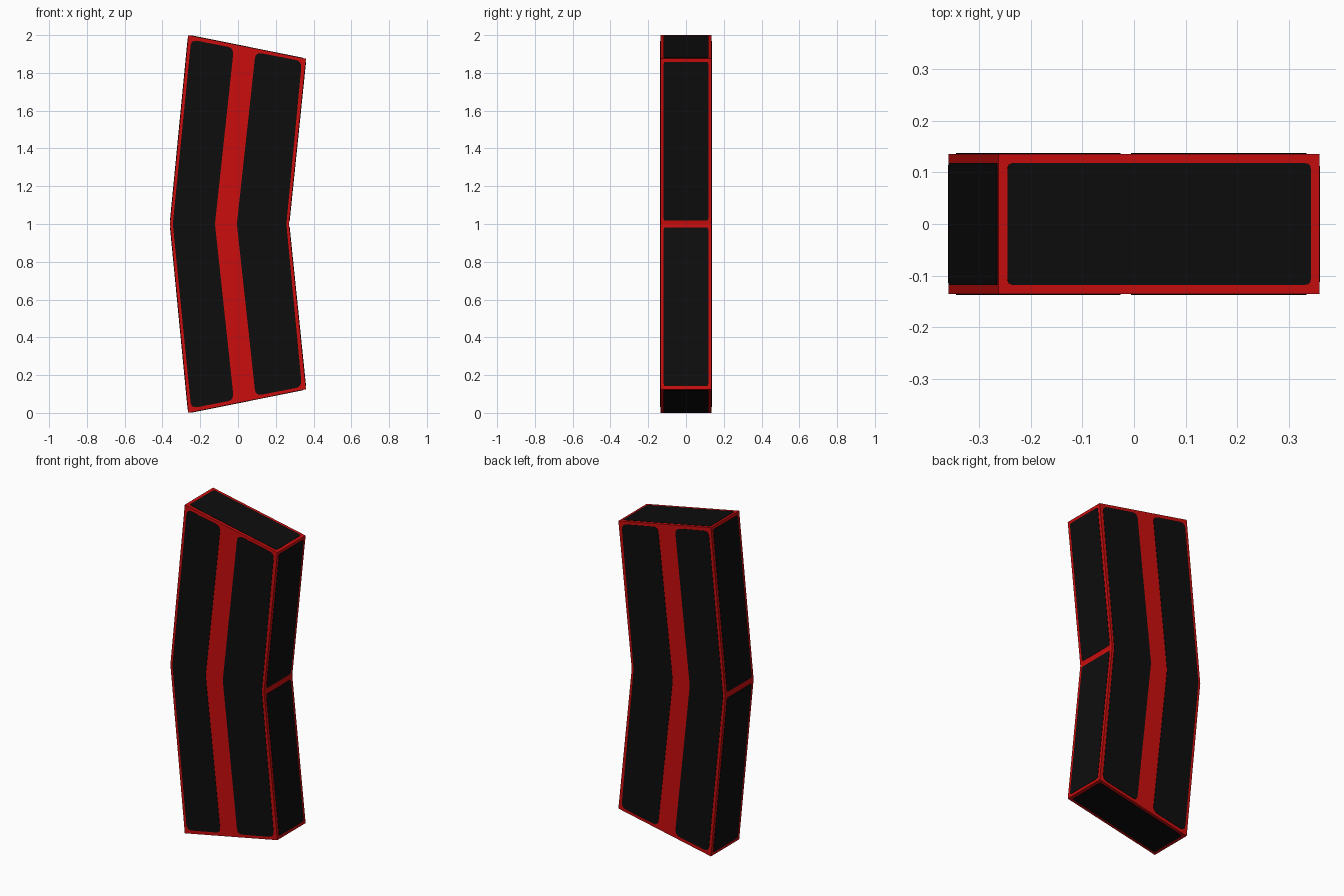
import bpy, bmesh
from mathutils import Vector

if "Cube" in bpy.data.objects:
    bpy.data.objects.remove(bpy.data.objects["Cube"])

def material(name, rgb):
    m = bpy.data.materials.new(name)
    m.diffuse_color = (*rgb, 1)
    m.use_nodes = True
    m.node_tree.nodes["Principled BSDF"].inputs["Base Color"].default_value = m.diffuse_color
    return m

RED = material("red shell", (0.6, 0.004, 0.004))
BLACK = material("black panel", (0.004, 0.004, 0.004))

def prism(name, pts, offset, mat):
    """Solid made by sweeping a flat outline along an offset vector."""
    bm = bmesh.new()
    face = bm.faces.new([bm.verts.new(p) for p in pts])
    out = bmesh.ops.extrude_face_region(bm, geom=[face])
    moved = [v for v in out["geom"] if isinstance(v, bmesh.types.BMVert)]
    bmesh.ops.translate(bm, verts=moved, vec=offset)
    bmesh.ops.recalc_face_normals(bm, faces=bm.faces)
    me = bpy.data.meshes.new(name)
    bm.to_mesh(me)
    bm.free()
    me.materials.append(mat)
    ob = bpy.data.objects.new(name, me)
    bpy.context.collection.objects.link(ob)
    return ob

def rounded(pts, r, n=4):
    """Round the near-square corners of an outline, keep the shallow bends."""
    out = []
    for i, p in enumerate(pts):
        a = (pts[i - 1] - p).normalized()
        b = (pts[(i + 1) % len(pts)] - p).normalized()
        if a.dot(b) < -0.8:
            out.append(p)
            continue
        for k in range(n + 1):
            t = k / n
            out.append((p + a * r) * (1 - t) ** 2 + p * 2 * t * (1 - t) + (p + b * r) * t ** 2)
    return out

# bent shell
W = 0.136
T = 0.002
profile = [(-0.263, 0), (0.36, 0.125), (0.27, 1), (0.36, 1.875), (-0.263, 2), (-0.36, 1)]
prism("shell", [Vector((x, -W, z)) for x, z in profile], (0, 2 * W, 0), RED)

# long bent panels on front and back: upper half outline mirrored about z = 1
halves = {"left": [(-0.345, 1), (-0.248, 1.976), (-0.022, 1.932), (-0.122, 1)],
          "right": [(-0.006, 1), (0.093, 1.91), (0.338, 1.862), (0.256, 1)]}
for side, half in halves.items():
    outline = half + [(x, 2 - z) for x, z in (half[2], half[1])]
    for face, s in (("front", -1), ("back", 1)):
        pts = [Vector((x, s * W, z)) for x, z in outline]
        prism(f"{face}_{side}_panel", rounded(pts, 0.035), (0, s * T, 0), BLACK)

# rectangular panels on every edge of the shell
names = ["bottom", "lower_right", "upper_right", "top", "upper_left", "lower_left"]
for i, name in enumerate(names):
    a, b = (Vector((p[0], 0, p[1])) for p in (profile[i], profile[(i + 1) % 6]))
    d = (b - a).normalized()
    normal = Vector((d.z, 0, -d.x))
    a, b = a + d * 0.018, b - d * 0.018
    y = Vector((0, 0.118, 0))
    prism(f"{name}_panel", rounded([a - y, b - y, b + y, a + y], 0.012), normal * T, BLACK)
